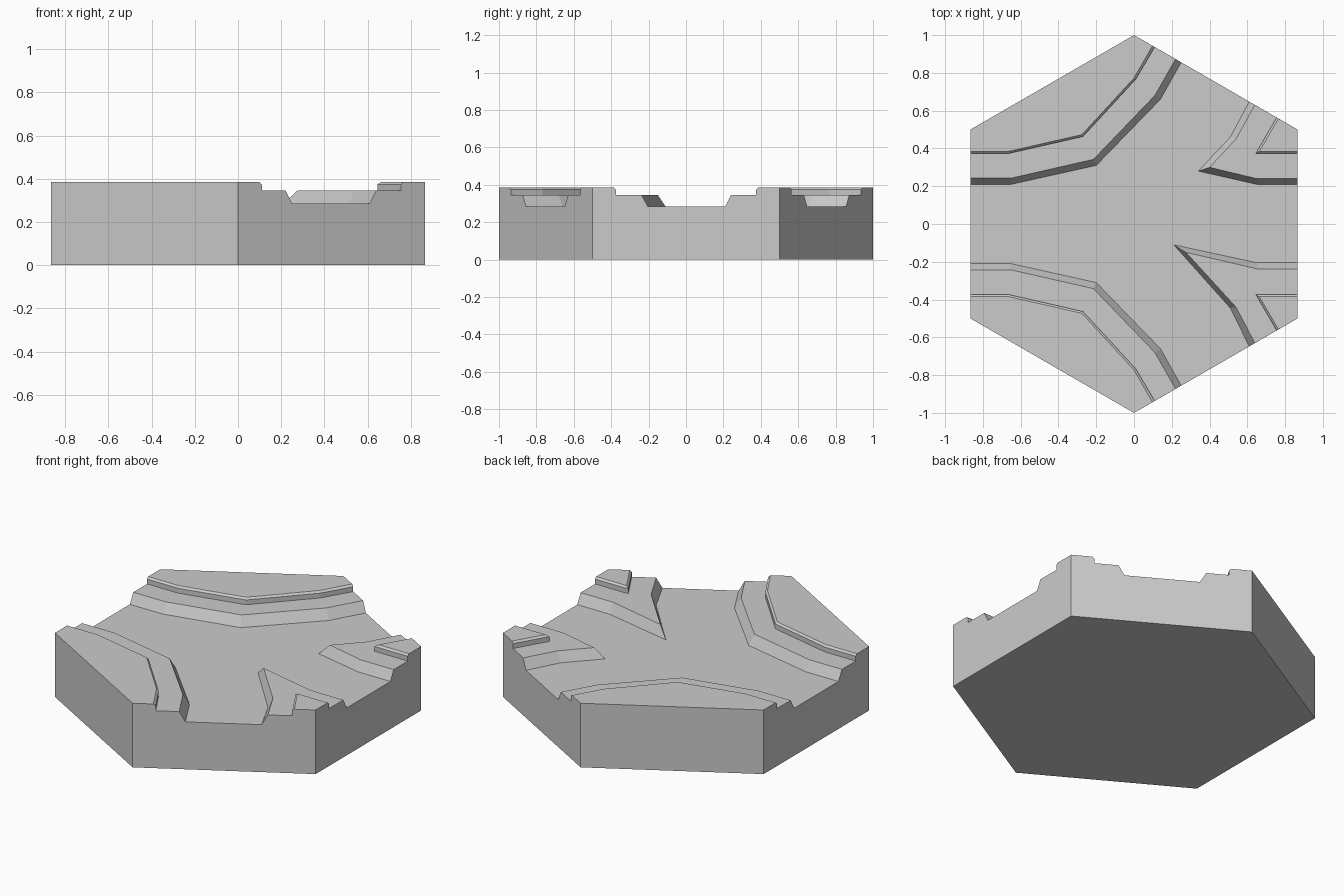
import bpy

cube = bpy.data.objects.get("Cube")
if cube:
    bpy.data.objects.remove(cube)

BED, BANK, RIM, TOP = 0.285, 0.345, 0.374, 0.385
HX = 0.866

stone = bpy.data.materials.new("plain grey")
stone.use_nodes = True
GREY = (0.6, 0.6, 0.6, 1)
stone.diffuse_color = GREY
stone.node_tree.nodes["Principled BSDF"].inputs["Base Color"].default_value = GREY


def lift(path, z):
    return [(x, y, z) for x, y in path]


def strip(a, b):
    """Quads joining two paths of equal length."""
    return [[a[i], a[i + 1], b[i + 1], b[i]] for i in range(len(a) - 1)]


def build(name, polygons):
    """Mesh from polygons, with shared corners merged."""
    index, faces = {}, []
    for poly in polygons:
        faces.append([index.setdefault(p, len(index)) for p in poly])
    mesh = bpy.data.meshes.new(name)
    mesh.from_pydata(list(index), [], faces)
    mesh.materials.append(stone)
    obj = bpy.data.objects.new(name, mesh)
    bpy.context.collection.objects.link(obj)


# Contours of the back half, running from the side edge to the slanted edge
wide = {
    "bed": [(-HX, .21), (-.65, .21), (-.2, .31), (.14, .66), (.25, .856)],
    "bank": [(-HX, .243), (-.65, .243), (-.215, .342), (.11, .68), (.22, .873)],
    "foot": [(-HX, .374), (-.66, .374), (-.27, .463), (.01, .767), (.11, .9365)],
    "lip": [(-HX, .385), (-.662, .385), (-.276, .473), (0, .773), (.098, .9434)],
    "corners": [(0, 1), (-HX, .5)],
}
small = {
    "bed": [(HX, .21), (.65, .21), (.34, .28), (.51, .46), (.61, .648)],
    "bank": [(HX, .24), (.65, .24), (.4, .3), (.54, .45), (.64, .6305)],
    "foot": [(HX, .374), (.645, .374), (.755, .564)],
    "lip": [(HX, .385), (.664, .385), (.765, .5583)],
    "corners": [(HX, .5)],
}
# The front spur reaches further into the bed
spur = dict(small)
spur["bed"] = [(HX, .205), (.65, .205), (.21, .11), (.51, .445), (.61, .648)]
spur["bank"] = [(HX, .237), (.65, .237), (.275, .15), (.54, .44), (.64, .6305)]


def flip(part):
    return {k: [(x, -y) for x, y in path] for k, path in part.items()}


parts = {"back_left": wide, "front_left": flip(wide),
         "back_right": small, "front_right": flip(spur)}
side_profiles, slant_profiles = {}, {}

for name, part in parts.items():
    bed, bank = lift(part["bed"], BED), lift(part["bank"], BANK)
    foot, rim = lift(part["foot"], BANK), lift(part["foot"], RIM)
    lip, corners = lift(part["lip"], TOP), lift(part["corners"], TOP)
    # Sloped bank with a flat ledge
    ledge = [bank + foot[::-1]]
    polygons = strip(bed, bank) + ledge
    # Raised ground with a chamfered rim
    ground = strip(foot, rim) + strip(rim, lip) + [lip + corners]
    hand = (lambda p: p[::-1]) if (name in ("back_right", "front_left")) else (lambda p: p)
    build(name + "_bank", [hand(p[::-1]) for p in polygons])
    build(name + "_ground", [hand(p[::-1]) for p in ground])
    layers = (bed, bank, foot, rim, lip)
    side_profiles[name] = [p[0] for p in layers]
    slant_profiles[name] = [p[-1] for p in layers]

# Channel floor
floor = (parts["back_left"]["bed"] + parts["back_right"]["bed"][::-1]
         + parts["front_right"]["bed"] + parts["front_left"]["bed"][::-1])
build("channel_floor", [lift(floor, BED)[::-1]])


# Outer walls, cut to the profile of the channels
def wall(a, b, profile):
    return [(*a, 0), (*b, 0), (*b, TOP), *profile, (*a, TOP)]


def across(profiles, start, end):
    return profiles[start][::-1] + profiles[end]


walls = [
    wall((HX, -.5), (HX, .5), across(side_profiles, "back_right", "front_right")),
    wall((HX, .5), (0, 1), across(slant_profiles, "back_left", "back_right")),
    wall((0, 1), (-HX, .5), []),
    wall((-HX, .5), (-HX, -.5), across(side_profiles, "front_left", "back_left")),
    wall((-HX, -.5), (0, -1), []),
    wall((0, -1), (HX, -.5), across(slant_profiles, "front_right", "front_left")),
]
build("outer_walls", walls)

# Underside
hexagon = [(0, 1), (HX, .5), (HX, -.5), (0, -1), (-HX, -.5), (-HX, .5)]
build("underside", [lift(hexagon, 0)])
